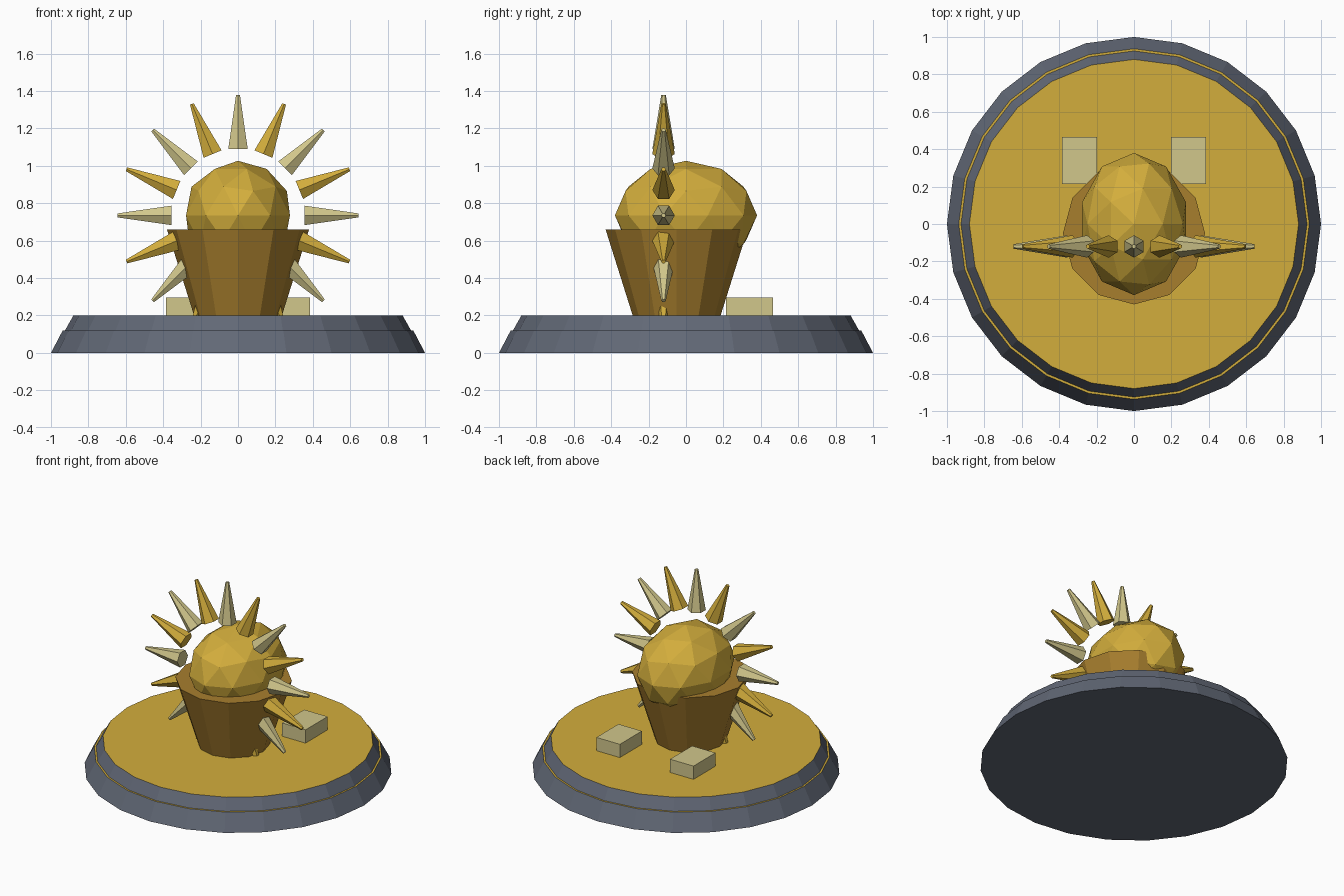
import bpy, bmesh, math
from mathutils import Matrix, Vector

cube = bpy.data.objects.get("Cube")
if cube:
    bpy.data.objects.remove(cube, do_unlink=True)


def material(name, rgb):
    m = bpy.data.materials.new(name)
    m.use_nodes = True
    m.diffuse_color = (*rgb, 1)
    m.node_tree.nodes["Principled BSDF"].inputs["Base Color"].default_value = (*rgb, 1)
    return m


gold = material("gold", (0.65, 0.42, 0.045))
cream = material("pale cream", (0.64, 0.57, 0.26))
brown = material("brown", (0.39, 0.21, 0.027))
slate = material("slate grey", (0.12, 0.138, 0.18))


def finish(name, bm, *mats):
    mesh = bpy.data.meshes.new(name)
    bm.to_mesh(mesh)
    bm.free()
    for m in mats:
        mesh.materials.append(m)
    obj = bpy.data.objects.new(name, mesh)
    bpy.context.collection.objects.link(obj)
    return obj


def frustum(sides, r1, r2, depth, matrix):
    """Capped cone with a vertex on the y axis, starting at the matrix origin."""
    bm = bmesh.new()
    bmesh.ops.create_cone(bm, cap_ends=True, segments=sides,
                          radius1=r1, radius2=r2, depth=depth)
    bmesh.ops.translate(bm, verts=bm.verts, vec=(0, 0, depth / 2))
    bmesh.ops.transform(bm, verts=bm.verts, matrix=matrix)
    return bm


# Two-step base: slate sides, gold upward faces
for name, r1, r2, z, h in (("base_lower", 1.0, 0.937, 0, 0.12),
                           ("base_upper", 0.925, 0.88, 0.12, 0.08)):
    bm = frustum(24, r1, r2, h, Matrix.Translation((0, 0, z)))
    bm.normal_update()
    for f in bm.faces:
        f.material_index = int(f.normal.z > 0.9)
    finish(name, bm, slate, gold)

# Tapered pot
finish("pot", frustum(12, 0.235, 0.38, 0.46, Matrix.Translation((0, -0.05, 0.2))), brown)

# Faceted ball, longer from front to back
center = Vector((0, 0, 0.735))
bm = bmesh.new()
bmesh.ops.create_icosphere(bm, subdivisions=2, radius=1)
bmesh.ops.scale(bm, verts=bm.verts, vec=(0.292, 0.38, 0.292))
bmesh.ops.translate(bm, verts=bm.verts, vec=center)
finish("ball", bm, gold)

# Ring of spikes in alternating colours
for i in range(16):
    m = (Matrix.Translation(center + Vector((0, -0.12, 0)))
         @ Matrix.Rotation(i * math.tau / 16, 4, 'Y')
         @ Matrix.Translation((0, 0, 0.355)))
    finish(f"spike_{i + 1}", frustum(6, 0.06, 0.012, 0.29, m), gold if i % 2 else cream)

# Blocks behind the pot
for side, x in (("left", 0.292), ("right", -0.292)):
    bm = bmesh.new()
    bmesh.ops.create_cube(bm, size=1)
    bmesh.ops.scale(bm, verts=bm.verts, vec=(0.186, 0.25, 0.1))
    bmesh.ops.translate(bm, verts=bm.verts, vec=(x, 0.34, 0.245))
    finish(f"block_{side}", bm, cream)
